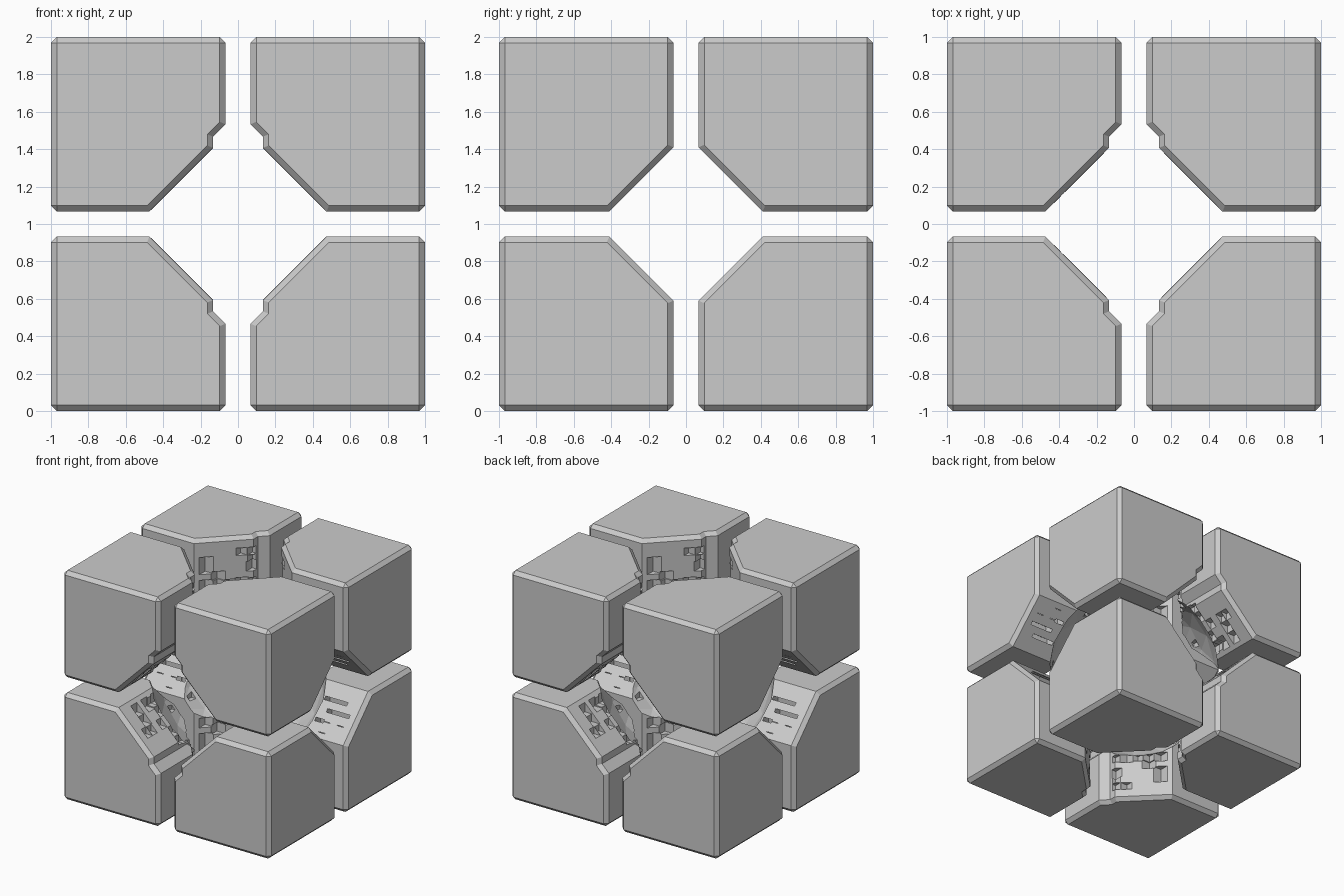
import bpy, bmesh, random
from mathutils import Vector, Matrix

if "Cube" in bpy.data.objects:
    bpy.data.objects.remove(bpy.data.objects["Cube"])

random.seed(4)
U = 1 / 15            # stone grid unit
GAP = U               # half the gap between blocks
CAVITY = 0.71         # radius of the hollow in the middle

grey = bpy.data.materials.new("stone_grey")
grey.diffuse_color = (0.6, 0.6, 0.6, 1)
grey.use_nodes = True
grey.node_tree.nodes["Principled BSDF"].inputs["Base Color"].default_value = grey.diffuse_color


def add_box(bm, lo, hi):
    lo, hi = Vector(lo), Vector(hi)
    mat = Matrix.Translation((lo + hi) / 2) @ Matrix.Diagonal((*(hi - lo), 1))
    bmesh.ops.create_cube(bm, size=1, matrix=mat)


def make_object(name, bm, cutter=False):
    bmesh.ops.recalc_face_normals(bm, faces=bm.faces)
    me = bpy.data.meshes.new(name)
    bm.to_mesh(me)
    bm.free()
    me.materials.append(grey)
    ob = bpy.data.objects.new(name, me)
    ob.location.z = 1
    bpy.context.collection.objects.link(ob)
    if cutter:
        ob.hide_render = True
        ob.hide_set(True)
    return ob


def subtract(ob, cutter, self_overlap=False):
    mod = ob.modifiers.new(cutter.name, 'BOOLEAN')
    mod.operation = 'DIFFERENCE'
    mod.solver = 'EXACT'
    mod.use_self = self_overlap
    mod.object = cutter


# corner block: cube with a slope along each of its three inner edges
bm = bmesh.new()
add_box(bm, (GAP, GAP, GAP), (1, 1, 1))
for normal, dist in (((1, 0, 1), 8.1 * U), ((1, 1, 0), 8.1 * U), ((0, 1, 1), 7.15 * U)):
    cut = bmesh.ops.bisect_plane(bm, geom=bm.verts[:] + bm.edges[:] + bm.faces[:],
                                 plane_co=Vector(normal) * dist / 2,
                                 plane_no=normal, clear_inner=True)
    rim = [e for e in cut["geom_cut"] if isinstance(e, bmesh.types.BMEdge)]
    bmesh.ops.contextual_create(bm, geom=rim)
block = make_object("corner_block", bm)

# long notches beside the slopes seen from the front and from the top
notch = [(0.0, 0.6), (0.133, 0.467), (0.133, 0.3), (0.0, 0.3)]
for name, swap in (("notch_front", False), ("notch_top", True)):
    bm = bmesh.new()
    ends = []
    for d in (0.3, 1.2):
        ends.append([bm.verts.new((x, h, d) if swap else (x, d, h)) for x, h in notch])
    bm.faces.new(ends[0])
    bm.faces.new(ends[1])
    for i in range(4):
        j = (i + 1) % 4
        bm.faces.new((ends[0][i], ends[0][j], ends[1][j], ends[1][i]))
    subtract(block, make_object(name, bm, True))

# bevel on the square outer edges only
bev = block.modifiers.new("bevel", 'BEVEL')
bev.width = 0.031
bev.segments = 1
bev.limit_method = 'ANGLE'
bev.angle_limit = 1.25

# round hollow shared by all blocks
bm = bmesh.new()
bmesh.ops.create_icosphere(bm, subdivisions=3, radius=CAVITY)
subtract(block, make_object("hollow_cutter", bm, True))

# square chips broken out of the slopes
bm = bmesh.new()
for axis in range(3):
    for a in range(2, 7):
        for depth in range(8, 14):
            if random.random() > 0.4:
                continue
            p = [0, 0, 0]
            p[axis] = depth + 0.03
            p[(axis + 1) % 3] = a + 0.02
            p[(axis + 2) % 3] = 8.06 - a
            p = Vector(p) * U
            h = Vector((0.5, 0.5, 0.5)) * U * random.choice((0.97, 1.25))
            add_box(bm, p - h, p + h)
subtract(block, make_object("chip_cutter", bm, True), True)

# repeat the block in all eight corners
m = block.modifiers.new("mirror", 'MIRROR')
m.use_axis = (True, True, True)
m.use_mirror_merge = False
